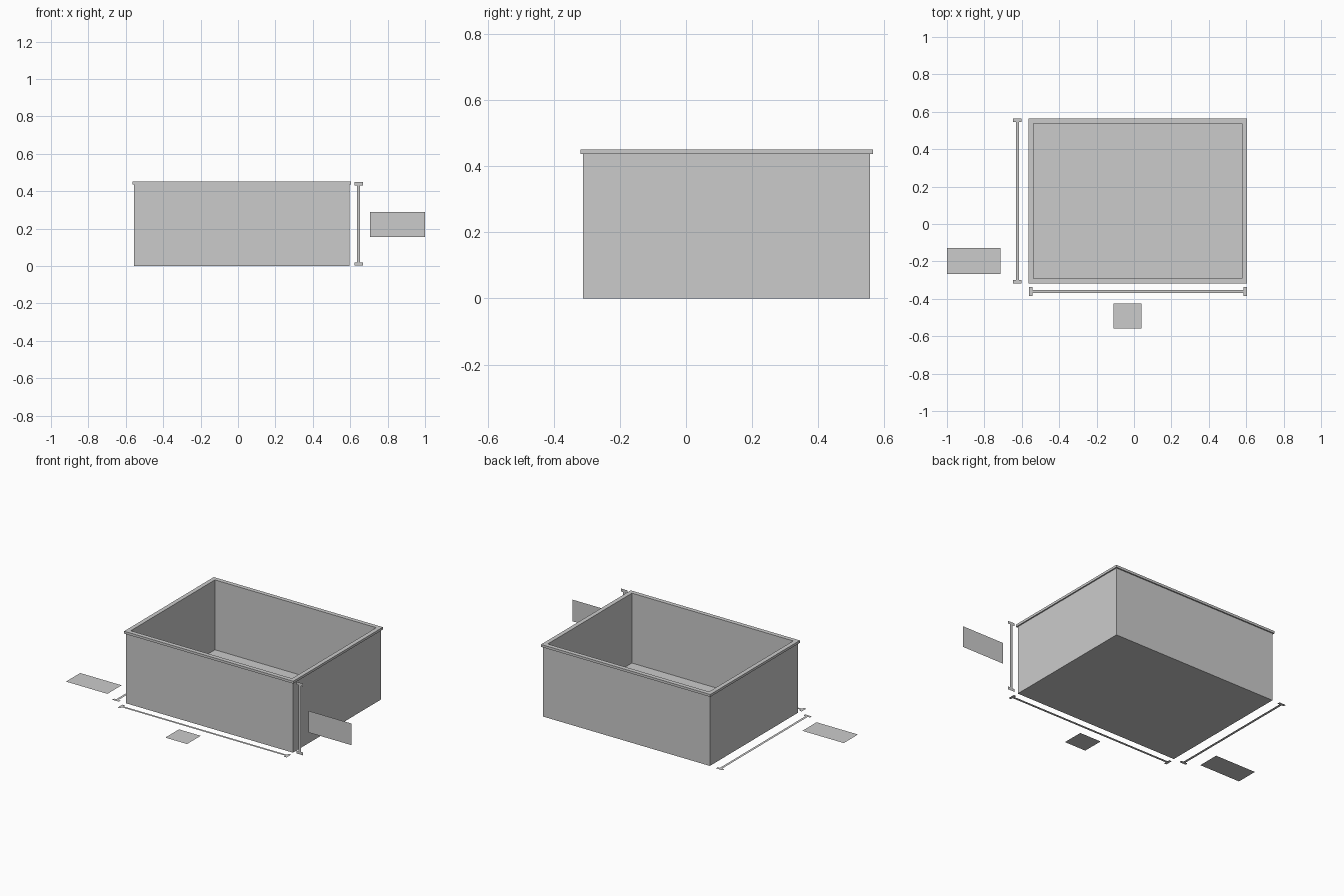
import bpy, bmesh

if "Cube" in bpy.data.objects:
    bpy.data.objects.remove(bpy.data.objects["Cube"])

CX, CY = 0.021, 0.123          # centre of the tray
HX, HY = 0.576, 0.434          # half size of the tray body
FLOOR, LIP, TOP = 0.015, 0.436, 0.451
FRONT = CY - HY


def finish(name, bm):
    mesh = bpy.data.meshes.new(name)
    bm.to_mesh(mesh)
    bm.free()
    obj = bpy.data.objects.new(name, mesh)
    bpy.context.collection.objects.link(obj)
    return obj


# Open tray: rectangular loops (outset, height) bridged from the base, over the lip, to the floor
def tray():
    bm = bmesh.new()
    profile = [(0, 0), (0, LIP), (0.008, LIP), (0.008, TOP), (-0.019, TOP), (-0.019, FLOOR)]
    loops = []
    for d, z in profile:
        loops.append([bm.verts.new((CX + sx * (HX + d), CY + sy * (HY + d), z))
                      for sx, sy in ((-1, -1), (1, -1), (1, 1), (-1, 1))])
    for a, b in zip(loops, loops[1:]):
        for i in range(4):
            j = (i + 1) % 4
            bm.faces.new((a[i], a[j], b[j], b[i]))
    bm.faces.new(loops[0][::-1])
    bm.faces.new(loops[-1])
    bmesh.ops.recalc_face_normals(bm, faces=bm.faces)
    finish("open_tray", bm)


# Flat shapes lie on the ground, or stand in the plane of the front wall
def flat(name, rects, upright=False):
    bm = bmesh.new()
    for u0, u1, v0, v1 in rects:
        corners = ((u0, v0), (u1, v0), (u1, v1), (u0, v1))
        bm.faces.new([bm.verts.new((u, FRONT, v) if upright else (u, v, 0.0))
                      for u, v in corners])
    finish(name, bm)


# I-shaped dimension bar from a to b, centred across at c
def bar(name, a, b, c, vertical, upright=False):
    cap, stem, t = 0.023, 0.008, 0.018
    rects = [(a, a + t, c - cap, c + cap), (b - t, b, c - cap, c + cap),
             (a + t, b - t, c - stem, c + stem)]
    if vertical:
        rects = [(v0, v1, u0, u1) for u0, u1, v0, v1 in rects]
    flat(name, rects, upright)


tray()
bar("width_bar", -0.562, 0.604, -0.361, False)
bar("depth_bar", -0.317, 0.564, -0.624, True)
bar("height_bar", 0.002, 0.449, 0.645, True, True)

# Blank label plates beside the bars
flat("width_label_plate", [(-0.11, 0.04, -0.56, -0.425)])
flat("depth_label_plate", [(-1.0, -0.714, -0.268, -0.128)])
flat("height_label_plate", [(0.705, 1.0, 0.155, 0.29)], True)
